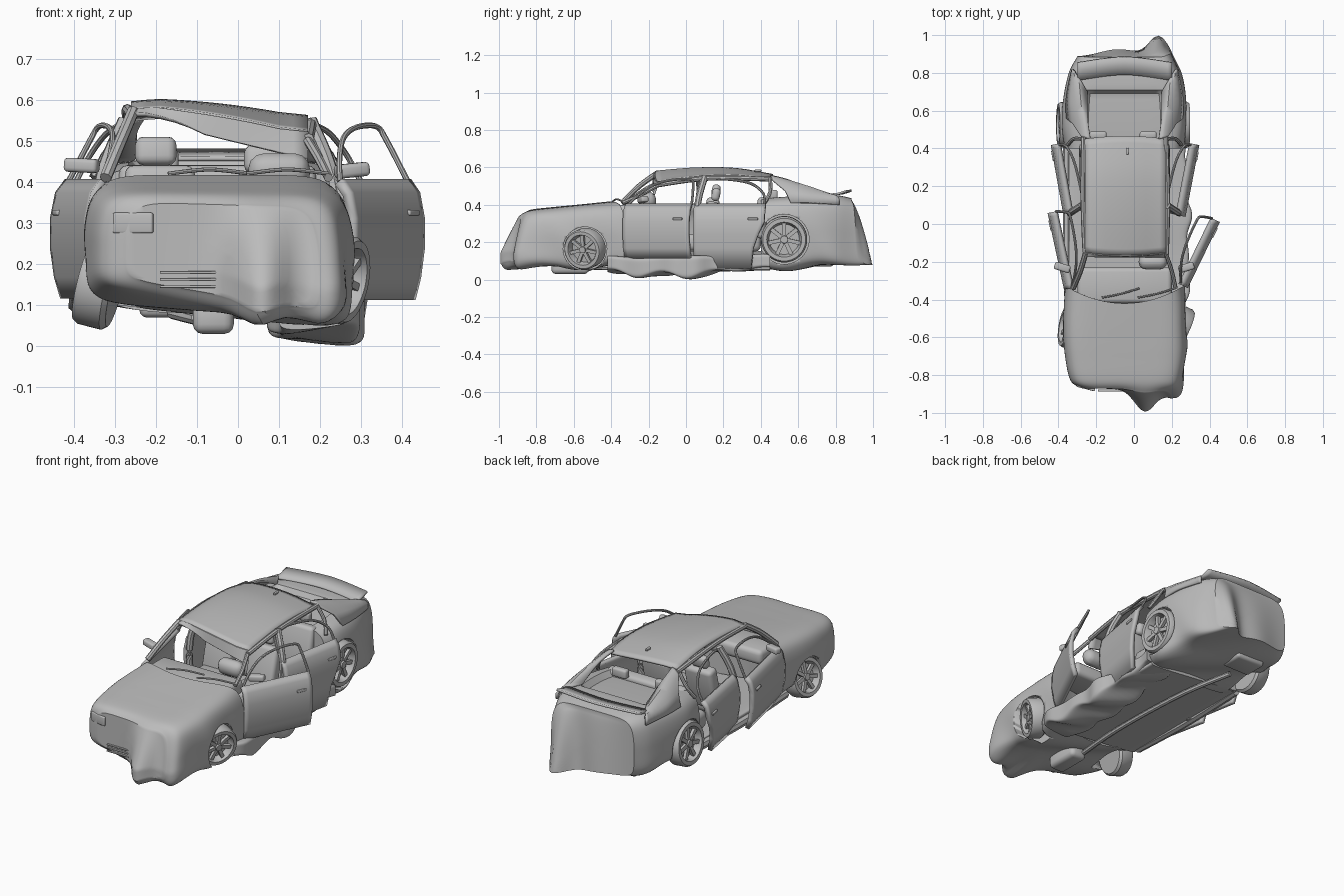
import bpy, bmesh
from math import sin, cos, pi, exp, atan2, radians
from mathutils import Vector, Matrix, Euler

if "Cube" in bpy.data.objects:
    bpy.data.objects.remove(bpy.data.objects["Cube"])
grey = bpy.data.materials.new("wreck grey")
grey.use_nodes = True
grey.diffuse_color = (0.5, 0.5, 0.5, 1)
grey.node_tree.nodes["Principled BSDF"].inputs["Base Color"].default_value = grey.diffuse_color
MID = -0.05  # centre line of the bent body

def finish(name, bm):
    bmesh.ops.recalc_face_normals(bm, faces=bm.faces[:])
    me = bpy.data.meshes.new(name)
    bm.to_mesh(me)
    ob = bpy.data.objects.new(name, me)
    bpy.context.scene.collection.objects.link(ob)
    me.materials.append(grey)
    me.shade_smooth()
    me.set_sharp_from_angle(angle=radians(35))
    return ob

def clamp(x):
    return max(0, min(1, x))

def bump(x, c, w):
    return exp(-((x - c) / w) ** 2)

def spline(keys, steps):
    # points on a Catmull-Rom curve through the keys
    pts, last = [], len(keys) - 1
    for s in range(steps + 1):
        i = min(s * last // steps, last - 1)
        f = s * last / steps - i
        p = [keys[max(0, min(last, i + k))] for k in (-1, 0, 1, 2)]
        pts.append([b + f / 2 * (c - a + f * (2 * a - 5 * b + 4 * c - d + f * (3 * b - a - 3 * c + d)))
                    for a, b, c, d in zip(*p)])
    return pts

def skin(rings, closed=True):
    # surface over rows of points; closed rows also get end caps
    bm = bmesh.new()
    loops = [[bm.verts.new(p) for p in ring] for ring in rings]
    for a, b in zip(loops, loops[1:]):
        for j in range(0 if closed else 1, len(a)):
            bm.faces.new((a[j], a[j - 1], b[j - 1], b[j]))
    if closed:
        bm.faces.new(loops[0])
        bm.faces.new(loops[-1])
    return bm

def loft(name, stations, warp, tumble=0.1, n=22):
    # hull of rounded-box sections (y, left, right, bottom, top), closed by shrinking rings
    side = [2 * k / n - 1 for k in range(n)]
    square = [(1, v) for v in side] + [(-u, 1) for u in side] + [(-1, -v) for v in side] + [(u, -1) for u in side]
    shrink = [1 - k / 14 for k in range(1, 14)]
    secs = spline(stations, 36)
    rings = []
    for (y, xl, xr, zb, zt), k in ([(secs[0], k) for k in reversed(shrink)] + [(s, 1) for s in secs]
                                   + [(secs[-1], k) for k in shrink]):
        rings.append([])
        for u, v in square:
            m = k / (abs(u) ** 7 + abs(v) ** 7) ** (1 / 7)
            x = (xl + xr) / 2 + (xr - xl) / 2 * u * m * (1 - tumble * max(0, v * m) ** 2)
            rings[-1].append(warp(x, y, (zb + zt) / 2 + (zt - zb) / 2 * v * m))
    return finish(name, skin(rings))

def sheet(name, rows, thick=0.012):
    mod = finish(name, skin([spline(r, 14) for r in rows], False)).modifiers.new("thickness", 'SOLIDIFY')
    mod.thickness, mod.offset = thick, 0

def tube(name, keys, r):
    path = [Vector(p) for p in spline(keys, 24)]
    rings = []
    for p, a, b in zip(path, path[:1] + path, path[1:] + path[-1:]):
        q = (b - a).to_track_quat('Z', 'Y')
        rings.append([p + q @ Vector((r * cos(pi * j / 4), r * sin(pi * j / 4), 0)) for j in range(8)])
    finish(name, skin(rings))

def block(name, loc, size, rot=(0, 0, 0), bevel=0.3):
    bm = bmesh.new()
    bmesh.ops.create_cube(bm, size=1, matrix=Matrix.Diagonal((*size, 1)))
    bmesh.ops.bevel(bm, geom=bm.edges[:], offset=bevel * min(size), segments=3, profile=0.5, affect='EDGES')
    bmesh.ops.transform(bm, matrix=Matrix.LocRotScale(Vector(loc), Euler(rot), None), verts=bm.verts[:])
    finish(name, bm)

# Dented body: the hull leans, the left nose and the tail are torn out
def crumple(x, y, z):
    low, dx = clamp(1 - z / 0.42), (x - MID) / 0.31
    nose = clamp((-0.68 - y) / 0.16) * clamp((0.38 - z) / 0.2)
    tail = clamp((y - 0.72) / 0.17) * low ** 0.7
    cowl = clamp((y + 0.6) / 0.24) * (y < 0)
    parcel = clamp((0.71 - y) / 0.02) * (y > 0) * (abs(x - MID) < 0.2) * (z > 0.42)
    ny = y - nose * (0.12 * bump(x, 0.06, 0.08) + 0.06 * bump(x, 0.23, 0.07)) + cowl * (0.09 * dx * dx - 0.06)
    ny += tail * (0.135 * bump(x, 0.13, 0.07) + 0.05 * bump(x, -0.08, 0.14))
    nz = z - 0.13 * (x - MID) * low + low ** 2 * 0.02 * sin(17 * y + 9 * x)
    nz -= nose * 0.04 * low * (bump(x, 0.05, 0.05) + bump(x, 0.2, 0.06)) + parcel * 0.03
    return x + 0.012 * sin(23 * y + 14 * z) * low * (x > 0.15), ny, nz

front = loft("front_body", [(-0.872, -0.27, 0.19, 0.13, 0.345), (-0.83, -0.335, 0.25, 0.1, 0.372),
                            (-0.7, -0.365, 0.275, 0.09, 0.388), (-0.55, -0.375, 0.28, 0.085, 0.402),
                            (-0.36, -0.365, 0.265, 0.085, 0.417)], crumple)
rear = loft("rear_body", [(0.4, -0.365, 0.265, 0.08, 0.435), (0.52, -0.385, 0.285, 0.08, 0.445),
                          (0.66, -0.375, 0.275, 0.085, 0.452), (0.8, -0.345, 0.245, 0.09, 0.452),
                          (0.885, -0.3, 0.2, 0.1, 0.435)], crumple)
loft("floor_pan", [(y, -0.345, 0.255, 0.075, 0.13) for y in (-0.4, 0, 0.45)],
     lambda x, y, z: (x, y, z - 0.1 * (x - MID)), 0)
loft("crushed_sill", [(-0.42, 0.1, 0.27, 0.05, 0.13), (-0.28, 0.08, 0.3, 0.02, 0.12), (-0.15, 0.09, 0.28, 0.03, 0.12),
                      (0.02, 0.08, 0.3, 0.015, 0.13), (0.2, 0.1, 0.28, 0.045, 0.13), (0.45, 0.1, 0.28, 0.06, 0.14)],
     lambda x, y, z: (x + 0.01 * sin(30 * y), y, z + clamp(1 - z / 0.12) * 0.016 * sin(24 * y + 16 * x)), 0)

# Wheels with seven spokes, set in cut arches
def wheel(name, hull, loc, r, rot, w=0.042):
    lying = Matrix.Rotation(pi / 2, 4, 'Y')
    bm = bmesh.new()
    bmesh.ops.create_cone(bm, cap_ends=True, segments=40, radius1=r * 1.08, radius2=r * 1.08, depth=0.3, matrix=lying)
    cutter = finish("arch_cutter", bm)
    cutter.location = loc[0] + (0.07 if loc[0] > 0 else -0.07), loc[1], loc[2]
    cutter.hide_render = True
    cutter.hide_set(True)
    mod = hull.modifiers.new("arch", 'BOOLEAN')
    mod.solver, mod.object = 'EXACT', cutter
    turn = [2 * pi * j / 40 for j in range(40)]
    prof = [(-1, 0.01), (-1, 0.9), (-0.7, 1), (0.7, 1), (1, 0.93), (1, 0.76), (0.75, 0.72), (0.1, 0.66), (0.1, 0.01)]
    bm = skin([[(x * w, r * k * cos(a), r * k * sin(a)) for a in turn] for x, k in prof])
    for k in range(7):
        bmesh.ops.create_cube(bm, size=1, matrix=Matrix.Rotation(2 * pi * k / 7, 4, 'X')
                              @ Matrix.Translation((w / 2, 0, 0.4 * r)) @ Matrix.Diagonal((0.4 * w, 0.17 * r, 0.64 * r, 1)))
    bmesh.ops.create_cone(bm, cap_ends=True, segments=20, radius1=0.2 * r, radius2=0.16 * r, depth=0.8 * w,
                          matrix=Matrix.Translation((w / 2, 0, 0)) @ lying)
    ob = finish(name, bm)
    ob.location, ob.rotation_euler = loc, rot

wheel("front_left_wheel", front, (0.24, -0.54, 0.165), 0.108, (0, 0.18, -0.42))
wheel("front_right_wheel", front, (-0.335, -0.55, 0.152), 0.108, (0, -0.25, pi - 0.15))
wheel("rear_left_wheel", rear, (0.25, 0.525, 0.216), 0.123, (0, 0.05, 0))
wheel("rear_right_wheel", rear, (-0.36, 0.525, 0.2), 0.12, (0, -0.1, pi))

# Roof, sagging toward the front left corner, with a folded header
ridge = spline([(-0.165, 0.583), (-0.01, 0.597), (0.15, 0.602), (0.3, 0.594), (0.465, 0.565)], 8)
roof = []
for u in [k / 6 for k in range(-6, 7)]:
    roof.append([(MID + 0.005 + 0.215 * u, y - 0.05 * u * u * (y - 0.15),
                  z - 0.012 * u * u - (0.035 - 0.05 * (y - 0.15)) * clamp((u + 0.7) / 1.4)) for y, z in ridge])
sheet("roof", roof)
sheet("folded_header", [[r[0], (r[0][0], -0.172, 0.565 - 0.11 * clamp(k / 12) ** 0.9 * clamp(k / 5))]
                        for k, r in enumerate(roof)])
block("roof_antenna", (-0.035, 0.385, 0.583), (0.012, 0.035, 0.014))

# Pillars and rails
tube("right_front_pillar", [(-0.322, -0.34, 0.41), (-0.285, -0.25, 0.5), (-0.255, -0.15, 0.572)], 0.015)
tube("left_front_pillar", [(0.22, -0.34, 0.41), (0.2, -0.25, 0.45), (0.17, -0.16, 0.5)], 0.011)
tube("right_roof_rail", [(-0.26, -0.15, 0.566), (-0.27, 0.12, 0.576), (-0.268, 0.46, 0.546)], 0.013)
tube("left_roof_rail", [(0.172, -0.16, 0.505), (0.178, 0.12, 0.542), (0.168, 0.46, 0.537)], 0.013)
tube("right_sill", [(-0.345, -0.38, 0.125), (-0.35, 0, 0.115), (-0.35, 0.42, 0.125)], 0.025)
for tag, s in (("left", 1), ("right", -1)):
    def rail(*pts):
        return [(MID + s * x, y, z) for x, y, z in pts]
    tube(tag + "_centre_pillar", rail((0.285, 0.06, 0.1), (0.285, 0.06, 0.38), (0.225, 0.1, 0.55)), 0.018)
    tube(tag + "_quarter_frame", rail((0.225, 0.45, 0.54), (0.27, 0.45, 0.47), (0.3, 0.42, 0.41)), 0.01)
    sheet(tag + "_rear_pillar", [rail((0.18, 0.45, 0.555), (0.195, 0.56, 0.525), (0.2, 0.7, 0.455)),
                                 rail((0.205, 0.455, 0.55), (0.225, 0.6, 0.512), (0.245, 0.78, 0.452)),
                                 rail((0.225, 0.46, 0.535), (0.25, 0.6, 0.495), (0.265, 0.81, 0.445)),
                                 rail((0.27, 0.53, 0.475), (0.28, 0.64, 0.46), (0.275, 0.82, 0.43)),
                                 rail((0.305, 0.56, 0.41), (0.305, 0.68, 0.41), (0.275, 0.82, 0.4))])

# Doors hang open: curved skin, window frame, handle
def door(name, s, hinge, end, z0, arc, cut=0.0):
    d = Vector(end) - Vector(hinge)
    inward = Vector((-d.y, d.x)).normalized() * s
    def at(t, off, z):
        return (*(Vector(hinge) + d * t + inward * off), z)
    rows = []
    for z, off in [(z0, 0.025), (0.17, 0.01), (0.24, 0), (0.31, 0), (0.37, 0.012), (0.4, 0.035)]:
        reach = 1 - cut * (1 - clamp((z - z0) / (0.3 - z0)) ** 2)
        rows.append([at(reach * k / 4, off, z) for k in range(5)])
    sheet(name, rows, 0.022)
    tube(name + "_window_frame", [at(t, 0.035 + (z - 0.4) / 2, z) for t, z in arc], 0.007)
    block(name + "_handle", at(0.84, -0.008, 0.325), (0.014, 0.055, 0.013), (0, 0, atan2(-d.x, d.y)))

long_arc = [(0.03, 0.4), (0.15, 0.45), (0.35, 0.505), (0.6, 0.532), (0.9, 0.535), (0.96, 0.5), (1, 0.4)]
rear_arc = [(0.02, 0.4), (0.03, 0.5), (0.08, 0.535), (0.4, 0.537), (0.75, 0.515), (0.95, 0.46), (0.98, 0.4)]
door("front_left_door", 1, (0.275, -0.335), (0.445, 0.015), 0.115, long_arc)
door("front_right_door", -1, (-0.36, -0.345), (-0.447, 0.06), 0.12, long_arc)
door("rear_left_door", 1, (0.262, 0.04), (0.335, 0.42), 0.06, rear_arc, 0.2)
door("rear_right_door", -1, (-0.365, 0.06), (-0.43, 0.42), 0.1, rear_arc, 0.2)
block("left_mirror", (0.277, -0.23, 0.428), (0.085, 0.04, 0.034), (0, -0.1, 0.3))
block("right_mirror", (-0.38, -0.23, 0.44), (0.085, 0.04, 0.034), (0, 0.05, -0.3))

# Interior
for tag, x, dz in (("left", 0.075, -0.02), ("right", -0.19, 0)):
    block(tag + "_seat_cushion", (x, 0, 0.2), (0.17, 0.2, 0.09))
    block(tag + "_seat_back", (x, 0.12, 0.32 + dz), (0.17, 0.07, 0.24), (-0.25, 0, 0))
    block(tag + "_headrest", (x - 0.01, 0.16, 0.475 + dz), (0.1, 0.045, 0.07), (-0.2, 0, 0), 0.45)
    block(tag + "_rear_headrest", (x, 0.47, 0.455), (0.09, 0.04, 0.05))
block("rear_bench", (MID, 0.31, 0.2), (0.48, 0.18, 0.1))
block("rear_backrest", (MID, 0.4, 0.33), (0.48, 0.07, 0.22), (-0.2, 0, 0))
block("dashboard", (MID, -0.325, 0.36), (0.5, 0.19, 0.08))
block("burst_airbag", (0.1, -0.2, 0.425), (0.15, 0.08, 0.09), (0.2, 0, 0), 0.48)
for x in (-0.17, 0.02):
    tube("wiper", [(x, -0.39, 0.42), (x + 0.1, -0.37, 0.43), (x + 0.2, -0.34, 0.42)], 0.005)

# Nose and tail fittings
block("headlight", (-0.255, -0.866, 0.3), (0.1, 0.016, 0.05), (0, 0, -0.25))
for z in (0.145, 0.163, 0.18):
    block("grille_bar", (-0.105, -0.882, z), (0.17, 0.012, 0.006))
sheet("spoiler", [[(MID - 0.25, y - 0.03, z), (MID, y, z + 0.004), (MID + 0.25, y - 0.03, z)]
                  for y, z in ((0.79, 0.452), (0.84, 0.458), (0.885, 0.472))])

# Underside
tube("exhaust_pipe", [(-0.1, -0.6, 0.07), (-0.06, -0.2, 0.06), (-0.08, 0.3, 0.06), (-0.16, 0.6, 0.08)], 0.014)
block("muffler", (-0.15, 0.72, 0.1), (0.18, 0.14, 0.06))
block("engine_sump", (-0.06, -0.62, 0.07), (0.1, 0.2, 0.08))
